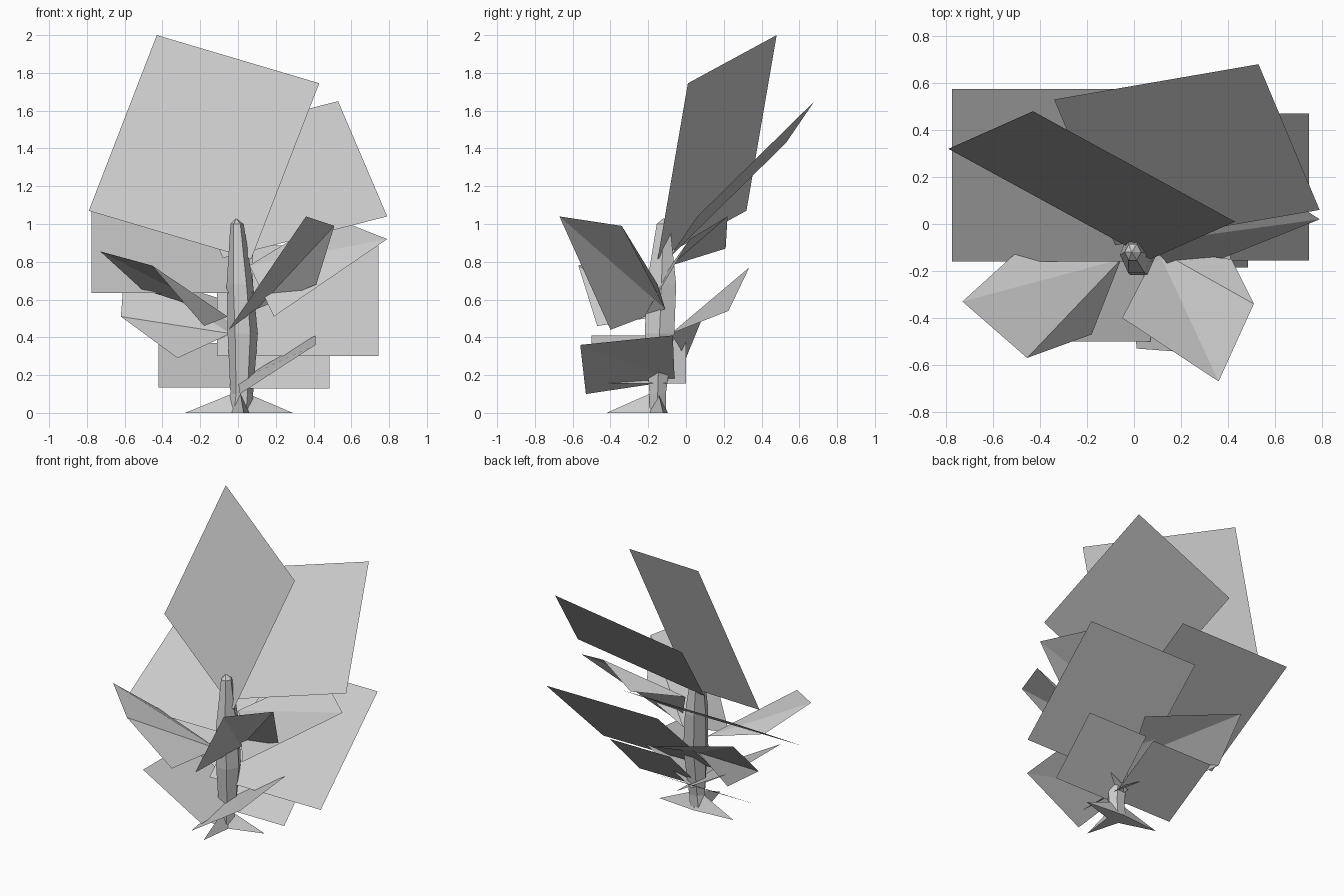
import bpy
import math
from mathutils import Vector

default_cube = bpy.data.objects.get("Cube")
if default_cube:
    bpy.data.objects.remove(default_cube, do_unlink=True)

# One plain material for the whole plant
grey = bpy.data.materials.new("plain_grey")
grey.use_nodes = True
grey.diffuse_color = (0.6, 0.6, 0.6, 1)
grey.node_tree.nodes["Principled BSDF"].inputs["Base Color"].default_value = grey.diffuse_color


def add_part(name, points, faces):
    mesh = bpy.data.meshes.new(name)
    mesh.from_pydata([tuple(p) for p in points], [], faces)
    mesh.update()
    mesh.materials.append(grey)
    part = bpy.data.objects.new(name, mesh)
    bpy.context.collection.objects.link(part)
    return part


def flat_leaf(name, corner, side_a, side_b):
    """Flat four-sided leaf from one corner and its two neighbours."""
    corner, side_a, side_b = Vector(corner), Vector(side_a), Vector(side_b)
    opposite = side_a + side_b - corner
    add_part(name, [corner, side_a, opposite, side_b], [(0, 1, 2, 3)])


def level_leaf(name, left, right, low, high):
    """Flat leaf with edges along x, sloping between two (y, z) points."""
    flat_leaf(name, (left, *low), (right, *low), (left, *high))


def folded_leaf(name, base, *rim):
    """Leaf creased along lines that fan out from its base."""
    faces = [(0, i, i + 1) for i in range(1, len(rim))]
    add_part(name, [base, *rim], faces)


# Trunk: six-sided rings lofted upward (height, centre x, centre y, radius x, radius y)
rings = [
    (0.00, 0.01, -0.15, 0.065, 0.05),
    (0.10, 0.02, -0.15, 0.06, 0.05),
    (0.42, 0.025, -0.14, 0.08, 0.09),
    (0.68, 0.01, -0.13, 0.07, 0.09),
    (1.00, -0.005, -0.12, 0.035, 0.04),
]
sides = 6
trunk_points = []
for height, centre_x, centre_y, radius_x, radius_y in rings:
    for step in range(sides):
        angle = math.tau * step / sides
        trunk_points.append((centre_x + radius_x * math.cos(angle),
                             centre_y + radius_y * math.sin(angle), height))
trunk_faces = []
for ring in range(len(rings) - 1):
    for step in range(sides):
        lower, following = ring * sides, (step + 1) % sides
        trunk_faces.append((lower + step, lower + following,
                            lower + sides + following, lower + sides + step))
top_start = len(trunk_points) - sides
tip = len(trunk_points)
trunk_points.append((-0.01, -0.12, 1.03))
trunk_faces += [(top_start + s, top_start + (s + 1) % sides, tip) for s in range(sides)]
trunk_faces.append(tuple(reversed(range(sides))))
add_part("trunk", trunk_points, trunk_faces)

# Pointed roots spreading from the foot of the trunk
base_centre = Vector((0.01, -0.15, 0))
root_tips = {
    "left_root": (0.29, -0.12, 0),
    "right_root": (-0.28, -0.12, 0),
    "front_root": (0.03, -0.42, 0),
}
for name, root_tip in root_tips.items():
    root_tip = Vector(root_tip)
    outward = (root_tip - base_centre).normalized()
    across = Vector((-outward.y, outward.x, 0)) * 0.055
    crown = base_centre + outward * 0.045 + Vector((0, 0, 0.1))
    add_part(name, [base_centre + across, base_centre - across, crown, root_tip],
             [(0, 3, 2), (1, 2, 3), (0, 1, 3), (0, 2, 1)])

# Large upper leaves
flat_leaf("crown_leaf", (-0.43, 0.48, 2.0), (0.43, 0.01, 1.745), (-0.79, 0.32, 1.07))
flat_leaf("back_crown_leaf", (0.53, 0.68, 1.65), (0.79, 0.06, 1.04), (-0.34, 0.53, 1.43))

# Leaves with level edges
level_leaf("upper_right_leaf", -0.775, 0.08, (-0.16, 0.635), (0.575, 1.07))
level_leaf("upper_left_leaf", -0.11, 0.745, (-0.155, 0.3), (0.47, 0.885))
level_leaf("lower_left_leaf", 0.02, 0.485, (-0.185, 0.13), (0.145, 0.46))
level_leaf("lower_right_leaf", -0.42, 0.05, (-0.155, 0.135), (0.25, 0.37))

# Low front leaves
flat_leaf("front_right_low_leaf", (0.07, -0.5, 0.155), (-0.38, -0.5, 0.41), (0.07, 0.0, 0.155))
folded_leaf("front_left_low_leaf", (0.0, -0.06, 0.17), (0.01, -0.53, 0.1),
            (0.41, -0.56, 0.36), (0.41, -0.07, 0.41))

# Creased middle leaves
folded_leaf("front_left_leaf", (0.10, -0.11, 0.55), (-0.05, -0.4, 0.44),
            (0.36, -0.67, 1.04), (0.51, -0.34, 0.99), (0.415, -0.15, 0.68))
folded_leaf("front_right_leaf", (-0.055, -0.15, 0.51), (-0.51, -0.13, 0.655),
            (-0.73, -0.33, 0.855), (-0.455, -0.57, 0.78), (-0.18, -0.47, 0.46))
folded_leaf("back_right_leaf", (-0.04, -0.08, 0.42), (-0.32, 0.0, 0.29),
            (-0.62, 0.09, 0.51), (-0.6, 0.335, 0.77), (0.1, 0.225, 0.54))
folded_leaf("back_left_leaf", (0.06, -0.08, 0.78), (0.19, -0.22, 0.51),
            (0.79, 0.02, 0.92), (0.485, 0.22, 1.04), (0.28, 0.21, 0.87))
